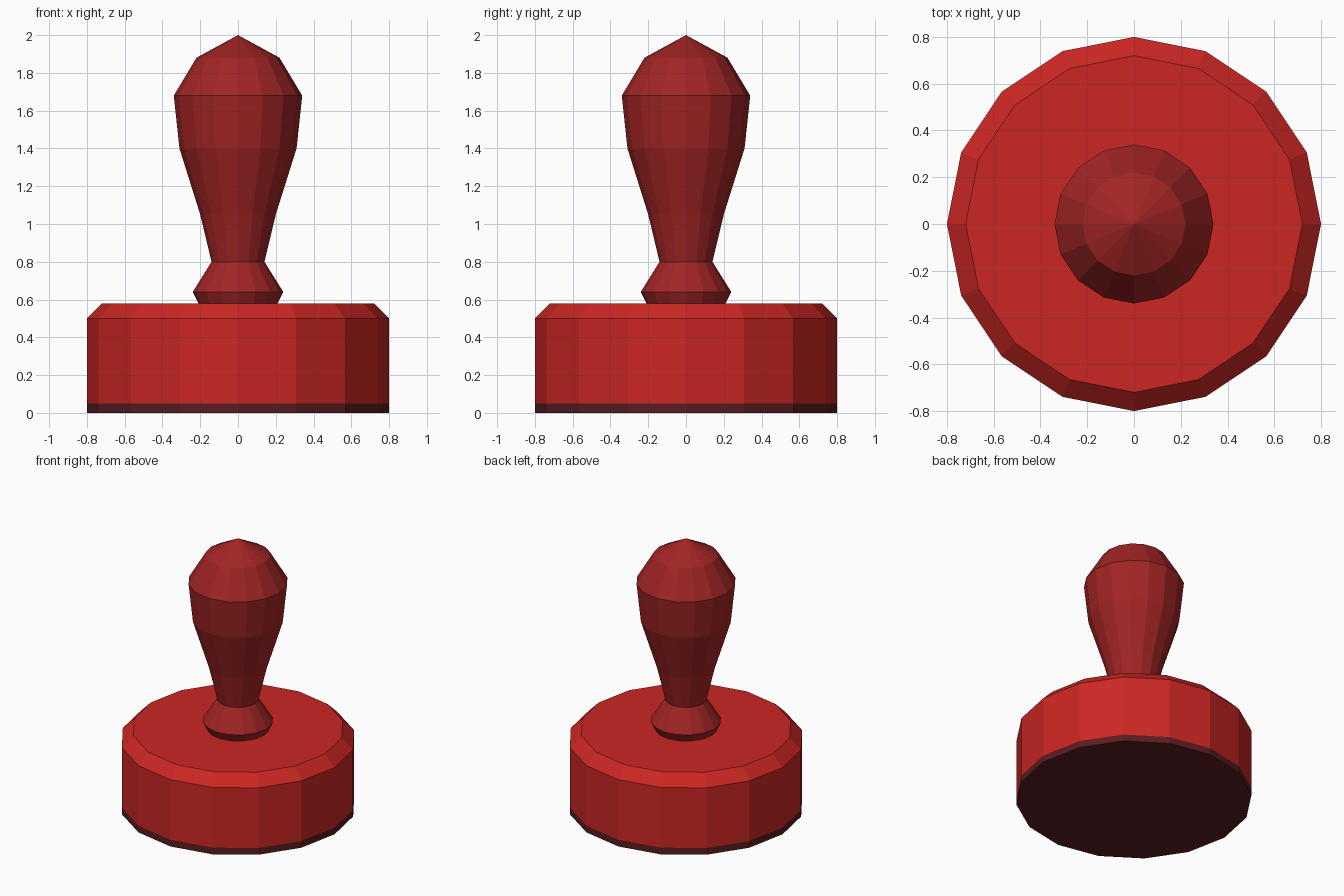
import bpy, bmesh
from math import cos, sin, tau

if "Cube" in bpy.data.objects:
    bpy.data.objects.remove(bpy.data.objects["Cube"])

SIDES = 16


def material(name, color):
    mat = bpy.data.materials.new(name)
    mat.diffuse_color = (*color, 1.0)
    mat.use_nodes = True
    mat.node_tree.nodes["Principled BSDF"].inputs["Base Color"].default_value = mat.diffuse_color
    return mat


def lathe(name, profile, mat):
    """Revolve (radius, z) points, bottom to top, into a closed faceted solid."""
    bm = bmesh.new()
    rings = []
    for r, z in profile:
        if r == 0:
            rings.append([bm.verts.new((0, 0, z))])
        else:
            rings.append([bm.verts.new((r * cos(tau * i / SIDES), r * sin(tau * i / SIDES), z))
                          for i in range(SIDES)])
    for low, high in zip(rings, rings[1:]):
        for i in range(SIDES):
            j = (i + 1) % SIDES
            if len(high) == 1:
                bm.faces.new((low[i], low[j], high[0]))
            else:
                bm.faces.new((low[i], low[j], high[j], high[i]))
    bm.faces.new(rings[0][::-1])
    if len(rings[-1]) > 1:
        bm.faces.new(rings[-1])
    mesh = bpy.data.meshes.new(name)
    bm.to_mesh(mesh)
    bm.free()
    mesh.materials.append(mat)
    obj = bpy.data.objects.new(name, mesh)
    bpy.context.collection.objects.link(obj)
    return obj


red = material("red", (0.60, 0.02, 0.017))
dark_red = material("dark_red", (0.36, 0.018, 0.018))
rubber = material("dark_rubber", (0.10, 0.012, 0.014))

# Thin stamping pad under the base
lathe("stamp_pad", [(0.8, 0), (0.8, 0.05)], rubber)

# Chamfered round base
lathe("base", [(0.8, 0.05), (0.8, 0.5), (0.72, 0.58)], red)

# Turned handle with collar, narrow neck and pointed knob
lathe("handle", [(0.21, 0.58), (0.24, 0.64), (0.14, 0.80), (0.20, 1.05),
                 (0.31, 1.40), (0.34, 1.68), (0.22, 1.88), (0, 2.0)], dark_red)
